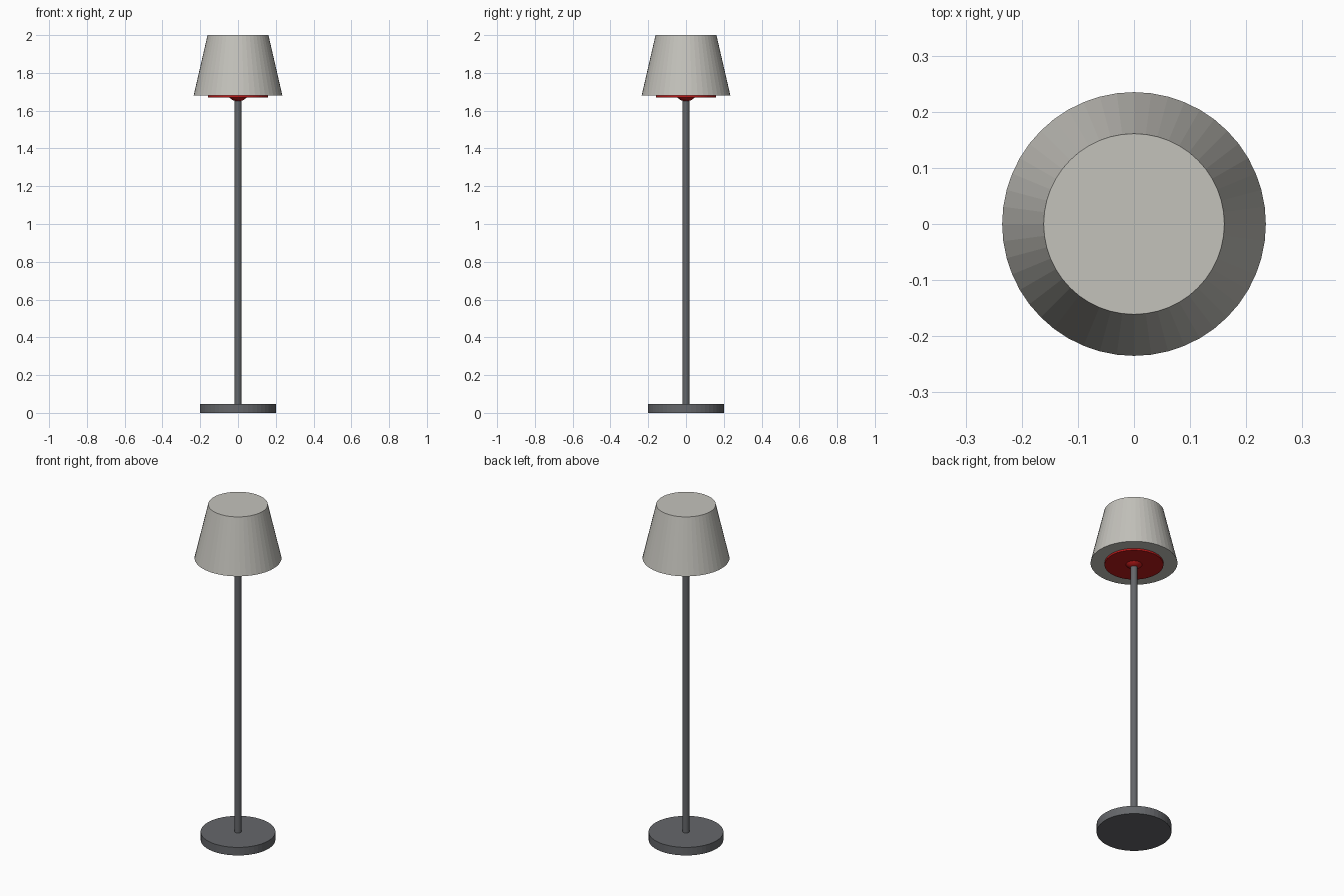
import bpy

if "Cube" in bpy.data.objects:
    bpy.data.objects.remove(bpy.data.objects["Cube"])

SEGMENTS = 48


def tapered(name, r_bottom, r_top, z0, z1, sides=SEGMENTS):
    """Capped cylinder or cone frustum standing between two heights."""
    bpy.ops.mesh.primitive_cone_add(vertices=sides, radius1=r_bottom, radius2=r_top,
                                    depth=z1 - z0, location=(0, 0, (z0 + z1) / 2))
    ob = bpy.context.object
    ob.name = name
    return ob


red = bpy.data.materials.new("red")
red.diffuse_color = (0.5, 0.01, 0.01, 1)
red.use_nodes = True
red.node_tree.nodes["Principled BSDF"].inputs["Base Color"].default_value = red.diffuse_color
grey = bpy.data.materials.new("dark_grey")
grey.diffuse_color = (0.13, 0.135, 0.145, 1)
grey.use_nodes = True
grey.node_tree.nodes["Principled BSDF"].inputs["Base Color"].default_value = grey.diffuse_color
cream = bpy.data.materials.new("pale_grey")
cream.diffuse_color = (0.55, 0.54, 0.50, 1)
cream.use_nodes = True
cream.node_tree.nodes["Principled BSDF"].inputs["Base Color"].default_value = cream.diffuse_color

# Foot and pole
base = tapered("base", 0.202, 0.202, 0.0, 0.048)
pole = tapered("pole", 0.0185, 0.0185, 0.04, 1.70, 24)

# Shade, closed at both ends
shade = tapered("shade", 0.235, 0.161, 1.68, 2.0)

# Light plate just below the shade, with a rounded hub around the pole
plate = tapered("light_plate", 0.159, 0.159, 1.669, 1.69)
bpy.ops.mesh.primitive_uv_sphere_add(segments=32, ring_count=16, radius=0.06,
                                     location=(0, 0, 1.709))
hub = bpy.context.object
hub.name = "hub"
bpy.ops.object.shade_smooth_by_angle()

for ob, mat in ((base, grey), (pole, grey), (shade, cream), (plate, red), (hub, red)):
    ob.data.materials.append(mat)
